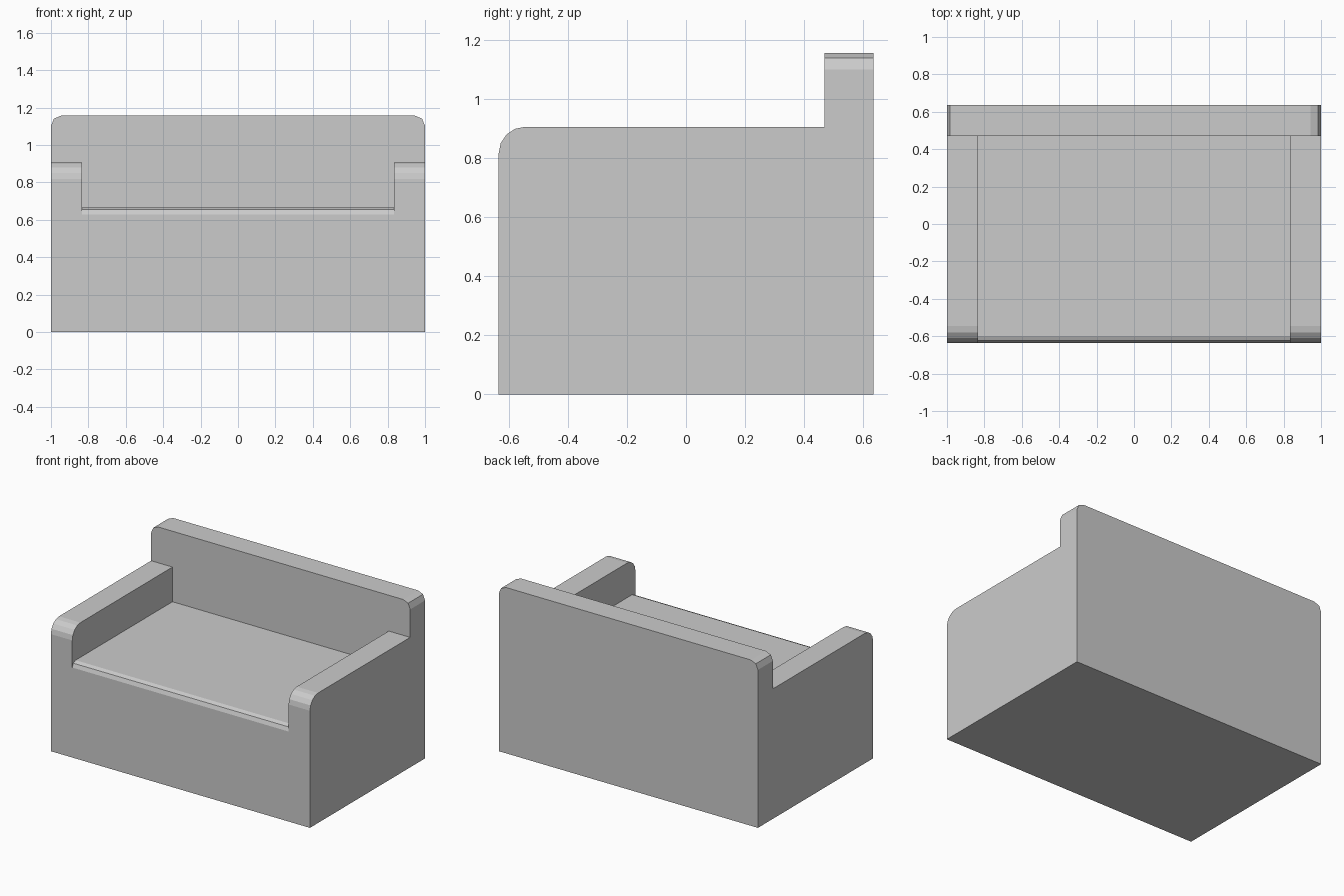
import bpy, bmesh, math

if "Cube" in bpy.data.objects:
    bpy.data.objects.remove(bpy.data.objects["Cube"])

W, D = 1.0, 0.635          # half width, half depth
ARM_X, BACK_Y = 0.835, 0.47  # inner face of arms, front face of backrest

grey = bpy.data.materials.new("plain_grey")
grey.diffuse_color = (0.6, 0.6, 0.6, 1)
grey.use_nodes = True
grey.node_tree.nodes["Principled BSDF"].inputs["Base Color"].default_value = grey.diffuse_color


def arc(cx, cz, r, start, end, steps):
    """Points on a rounded corner, angles in degrees."""
    angles = [math.radians(start + (end - start) * i / steps) for i in range(steps + 1)]
    return [(cx + r * math.cos(a), cz + r * math.sin(a)) for a in angles]


def extrude_profile(name, outline, place, offset):
    """Fill an outline placed in space by a function and extrude it along offset."""
    bm = bmesh.new()
    face = bm.faces.new([bm.verts.new(place(u, z)) for u, z in outline])
    grown = bmesh.ops.extrude_face_region(bm, geom=[face], use_keep_orig=True)
    moved = [g for g in grown["geom"] if isinstance(g, bmesh.types.BMVert)]
    bmesh.ops.translate(bm, verts=moved, vec=offset)
    bmesh.ops.recalc_face_normals(bm, faces=bm.faces)
    mesh = bpy.data.meshes.new(name)
    bm.to_mesh(mesh)
    bm.free()
    mesh.materials.append(grey)
    obj = bpy.data.objects.new(name, mesh)
    bpy.context.collection.objects.link(obj)
    return obj


def block_profile(height, r, steps):
    """Side outline of a block with its upper front corner rounded."""
    return ([(BACK_Y, 0), (-D, 0)]
            + arc(-D + r, height - r, r, 180, 90, steps)
            + [(BACK_Y, height)])


# Seat block with a small rounded front edge
extrude_profile("seat", block_profile(0.665, 0.037, 2),
                lambda y, z: (-ARM_X, y, z), (2 * ARM_X, 0, 0))

# Arms with a larger rounded front corner
for name, x in (("left_arm", -W), ("right_arm", ARM_X)):
    extrude_profile(name, block_profile(0.907, 0.09, 4),
                    lambda y, z: (x, y, z), (W - ARM_X, 0, 0))

# Backrest with both upper corners rounded
r, top = 0.055, 1.157
back_outline = ([(-W, 0), (W, 0)]
                + arc(W - r, top - r, r, 0, 90, 2)
                + arc(-W + r, top - r, r, 90, 180, 2))
extrude_profile("backrest", back_outline,
                lambda x, z: (x, BACK_Y, z), (0, D - BACK_Y, 0))
